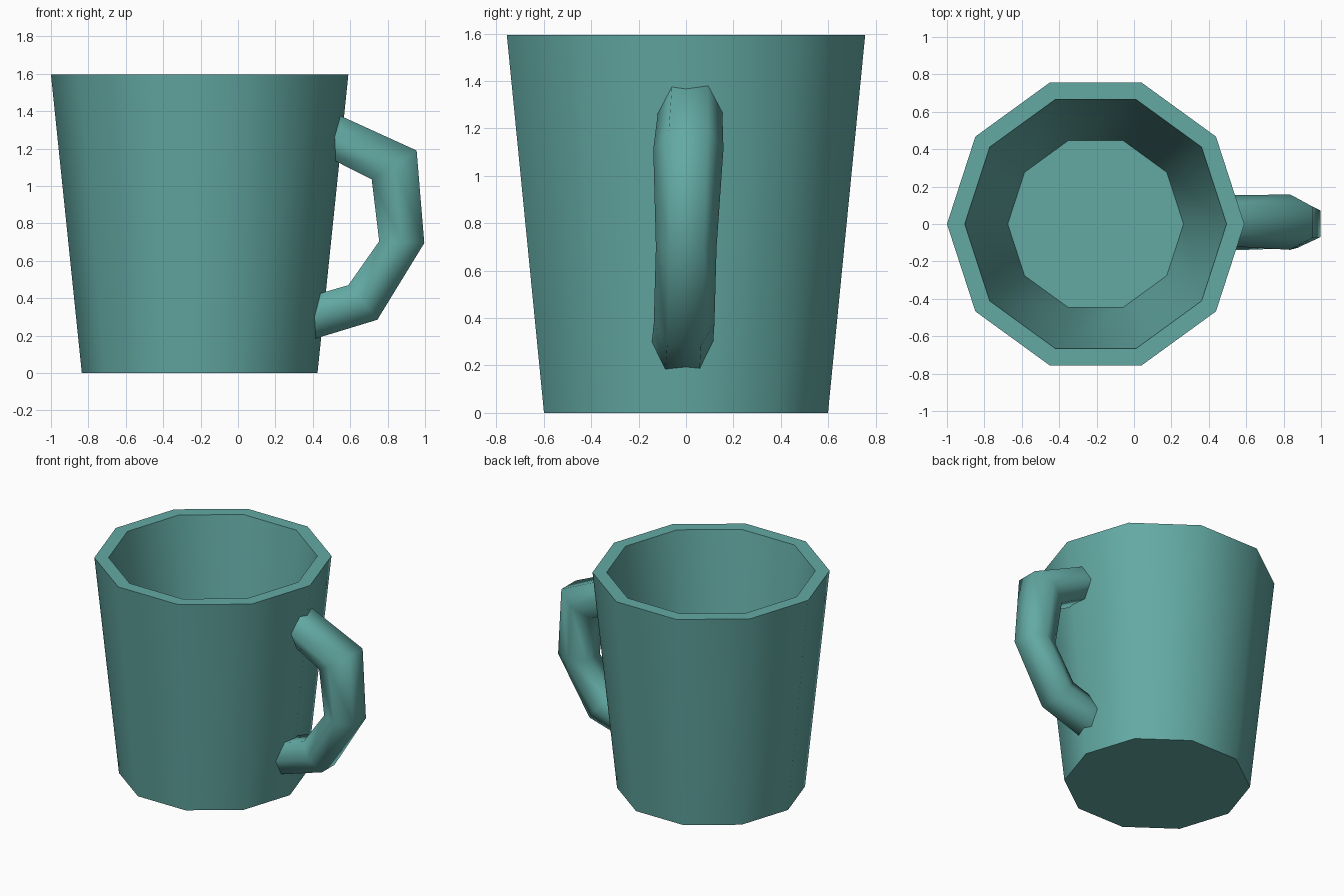
import bpy, bmesh, math

if "Cube" in bpy.data.objects:
    bpy.data.objects.remove(bpy.data.objects["Cube"])

CUP_X = -0.205

teal = bpy.data.materials.new("teal glaze")
teal.diffuse_color = (0.125, 0.40, 0.37, 1)
teal.use_nodes = True
teal.node_tree.nodes["Principled BSDF"].inputs["Base Color"].default_value = teal.diffuse_color


def loft(name, rings, smooth_angle):
    """Skin a list of equal-sized point rings and cap both ends."""
    bm = bmesh.new()
    loops = [[bm.verts.new(p) for p in ring] for ring in rings]
    n = len(loops[0])
    for a, b in zip(loops, loops[1:]):
        for i in range(n):
            j = (i + 1) % n
            bm.faces.new((a[i], a[j], b[j], b[i]))
    bm.faces.new(loops[0][::-1])
    bm.faces.new(loops[-1])
    bmesh.ops.recalc_face_normals(bm, faces=bm.faces)
    mesh = bpy.data.meshes.new(name)
    bm.to_mesh(mesh)
    bm.free()
    mesh.materials.append(teal)
    obj = bpy.data.objects.new(name, mesh)
    bpy.context.collection.objects.link(obj)
    bpy.ops.object.select_all(action='DESELECT')
    obj.select_set(True)
    bpy.context.view_layer.objects.active = obj
    bpy.ops.object.shade_smooth_by_angle(angle=math.radians(smooth_angle))
    return obj


# Cup: ten-sided tapered wall, flat rim, hollow inside with a floor
profile = [(0.63, 0.0), (0.795, 1.595), (0.70, 1.595), (0.47, 0.14)]
loft("cup", [[(CUP_X + r * math.cos(math.tau * i / 10),
               r * math.sin(math.tau * i / 10), z) for i in range(10)]
             for r, z in profile], 40)

# Handle: six-sided bent tube, its ends buried in the cup wall
# (outer x, outer z, inner x, inner z, half width, sideways lean)
stations = [
    (0.485, 1.404, 0.475, 1.157, 0.135, 0.018),
    (0.955, 1.190, 0.715, 1.035, 0.148, 0.010),
    (0.996, 0.695, 0.755, 0.705, 0.128, 0.001),
    (0.745, 0.285, 0.590, 0.470, 0.128, -0.008),
    (0.360, 0.168, 0.360, 0.403, 0.130, -0.016),
]
rings = []
for ox, oz, ix, iz, w, lean in stations:
    mx, mz = (ox + ix) / 2, (oz + iz) / 2
    h = w * 0.56
    rings.append([(ox, lean - h, oz), (ox, lean + h, oz), (mx, lean + w, mz),
                  (ix, lean + h, iz), (ix, lean - h, iz), (mx, lean - w, mz)])
loft("handle", rings, 70)
